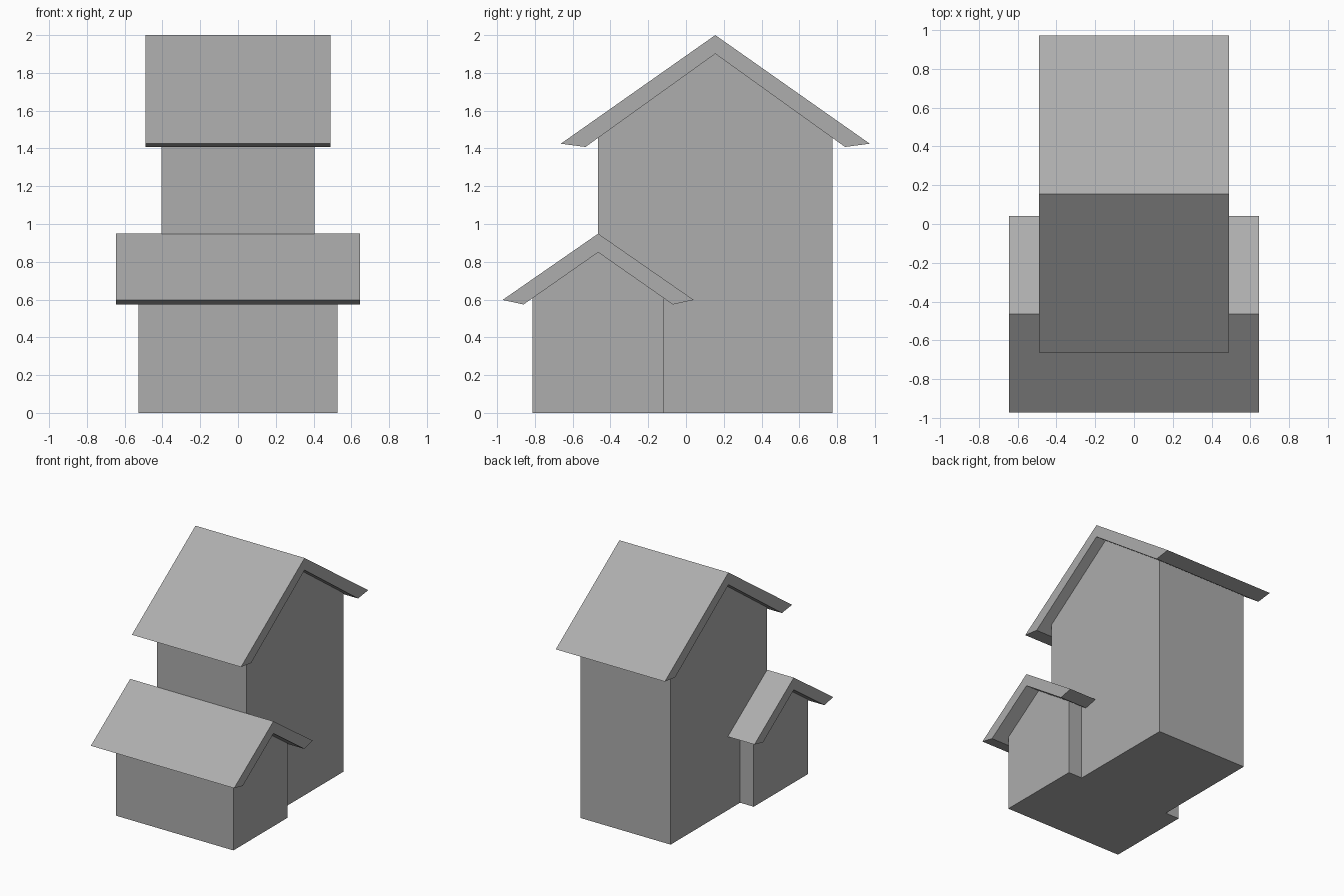
import bpy
import bmesh

cube = bpy.data.objects.get("Cube")
if cube:
    bpy.data.objects.remove(cube, do_unlink=True)

COLOUR = (0.418, 0.418, 0.418, 1)
gray = bpy.data.materials.new("plain_gray")
gray.use_nodes = True
gray.diffuse_color = COLOUR
gray.node_tree.nodes["Principled BSDF"].inputs["Base Color"].default_value = COLOUR


def extrude_profile(name, profile, half_width):
    """Extrude a closed (y, z) outline along x, centred on x = 0."""
    bm = bmesh.new()
    face = bm.faces.new([bm.verts.new((-half_width, y, z)) for y, z in profile])
    result = bmesh.ops.extrude_face_region(bm, geom=[face])
    verts = [v for v in result["geom"] if isinstance(v, bmesh.types.BMVert)]
    bmesh.ops.translate(bm, verts=verts, vec=(2 * half_width, 0, 0))
    bmesh.ops.recalc_face_normals(bm, faces=bm.faces)
    mesh = bpy.data.meshes.new(name)
    bm.to_mesh(mesh)
    bm.free()
    mesh.materials.append(gray)
    obj = bpy.data.objects.new(name, mesh)
    bpy.context.collection.objects.link(obj)


def gabled_block(name, y, wall, roof, ridge, ridge_under, eave, lip):
    """Walls (half width, half depth) under a chevron roof (half width).

    eave and lip are (distance from ridge, height) of the roof's outer
    and lower edge corners.
    """
    wall_width, wall_depth = wall
    slope = (ridge_under - lip[1]) / lip[0]
    wall_top = ridge_under - slope * wall_depth

    # Pentagonal walls with closed gables
    extrude_profile(name + "_walls", [
        (y - wall_depth, 0), (y + wall_depth, 0),
        (y + wall_depth, wall_top), (y, ridge_under),
        (y - wall_depth, wall_top)], wall_width)

    # Overhanging roof with slanted eave edges
    extrude_profile(name + "_roof", [
        (y, ridge), (y - eave[0], eave[1]), (y - lip[0], lip[1]),
        (y, ridge_under), (y + lip[0], lip[1]), (y + eave[0], eave[1])], roof)


# Tall main house
gabled_block("main_house", 0.155, (0.405, 0.621), 0.491,
             2.0, 1.901, (0.818, 1.425), (0.687, 1.408))

# Low, wide front annex
gabled_block("front_annex", -0.465, (0.528, 0.348), 0.645,
             0.949, 0.85, (0.506, 0.598), (0.395, 0.574))
